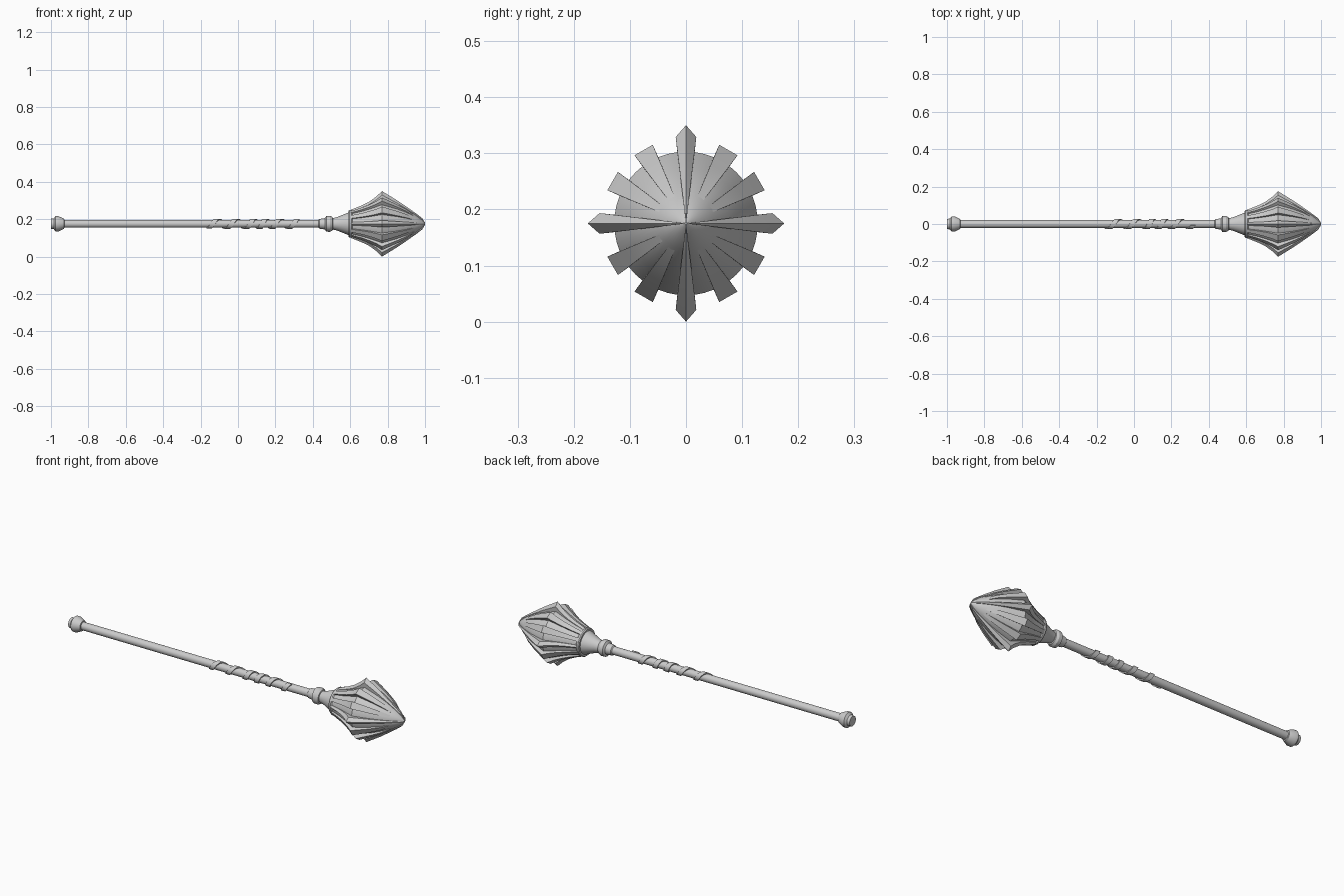
import bpy, bmesh, math
from mathutils import Vector

if "Cube" in bpy.data.objects:
    bpy.data.objects.remove(bpy.data.objects["Cube"])

ZC = 0.175  # height of the mace axis, which runs along x


def axis_point(x, r, a):
    return Vector((x, -r * math.cos(a), ZC + r * math.sin(a)))


def finish(name, bm, angle=30):
    bmesh.ops.remove_doubles(bm, verts=bm.verts, dist=1e-5)
    bmesh.ops.recalc_face_normals(bm, faces=bm.faces)
    me = bpy.data.meshes.new(name)
    bm.to_mesh(me)
    bm.free()
    ob = bpy.data.objects.new(name, me)
    bpy.context.collection.objects.link(ob)
    bpy.ops.object.select_all(action='DESELECT')
    ob.select_set(True)
    bpy.context.view_layer.objects.active = ob
    bpy.ops.object.shade_smooth_by_angle(angle=math.radians(angle))
    return ob


def loft(bm, rings):
    """Skin closed rings of points and cap both ends."""
    vs = [[bm.verts.new(p) for p in ring] for ring in rings]
    n = len(vs[0])
    for a, b in zip(vs, vs[1:]):
        for i in range(n):
            bm.faces.new((a[i], a[(i + 1) % n], b[(i + 1) % n], b[i]))
    bm.faces.new(vs[0])
    bm.faces.new(vs[-1])


def lathe(name, profile, seg=32):
    bm = bmesh.new()
    loft(bm, [[axis_point(x, r, 2 * math.pi * i / seg) for i in range(seg)]
              for x, r in profile])
    return finish(name, bm)


# Shaft, pommel, collar, socket
lathe("shaft", [(-0.95, 0.021), (0.46, 0.021)])
lathe("pommel", [(-1, 0.027), (-0.985, 0.029), (-0.975, 0.041), (-0.96, 0.041),
                 (-0.93, 0.027), (-0.928, 0.02)])
lathe("collar", [(0.43, 0.02), (0.435, 0.026), (0.465, 0.03), (0.472, 0.042),
                 (0.492, 0.043), (0.505, 0.036), (0.508, 0.028)])
lathe("socket", [(0.5, 0.029), (0.53, 0.036), (0.595, 0.062)])
lathe("socket_ring", [(0.592, 0.05), (0.592, 0.07), (0.597, 0.074),
                      (0.606, 0.074), (0.611, 0.07), (0.611, 0.05)])

# Head core
lathe("head_core", [(0.6, 0.066), (0.66, 0.083), (0.70, 0.098), (0.74, 0.115),
                    (0.77, 0.128), (0.85, 0.1), (0.9, 0.077), (0.95, 0.047),
                    (0.985, 0.02), (1, 0.002)], 48)


# Flanges: wedge sections that widen with radius; the four main ones have a ridge
def flange(name, stations, a, ridged):
    bm = bmesh.new()
    u = Vector((0, -math.cos(a), math.sin(a)))
    t = Vector((0, math.sin(a), math.cos(a)))
    rings = []
    for x, r in stations:
        base = Vector((x, 0, ZC))
        w = 0.125 * r if not ridged else 0.105 * r
        shoulder = r * 0.88 if ridged else r
        pts = [(r * 0.3, -w * 0.4), (shoulder, -w)]
        if ridged:
            pts.append((r, 0))
        pts += [(shoulder, w), (r * 0.3, w * 0.4)]
        rings.append([base + u * p + t * q for p, q in pts])
    loft(bm, rings)
    finish(name, bm, 20)


MAIN = [(0.605, 0.076), (0.66, 0.098), (0.70, 0.117), (0.74, 0.146), (0.77, 0.175),
        (0.85, 0.126), (0.9, 0.092), (0.95, 0.057), (0.985, 0.03), (1, 0.006)]
SIDE = [(0.605, 0.074), (0.66, 0.093), (0.70, 0.110), (0.74, 0.131), (0.77, 0.151),
        (0.85, 0.112), (0.9, 0.084), (0.945, 0.049)]
for k in range(12):
    main = k % 3 == 0
    flange(f"{'main' if main else 'side'}_flange_{k}", MAIN if main else SIDE,
           k * math.pi / 6, main)

# Grip wrap: helical strap with tighter turns in the middle
TURNS = [-0.235, -0.135, -0.035, 0.067, 0.13, 0.2, 0.297, 0.39]


def wrap_x(t):
    i = min(int(t), len(TURNS) - 2)
    return TURNS[i] + (TURNS[i + 1] - TURNS[i]) * (t - i)


bm = bmesh.new()
rings = []
steps = 144
for s in range(steps + 1):
    t = 0.8 + 5.4 * s / steps
    x, a = wrap_x(t), 2 * math.pi * t
    rings.append([axis_point(x + dx, r, a) for dx, r in
                  ((-0.014, 0.018), (-0.014, 0.027), (0.014, 0.027), (0.014, 0.018))])
loft(bm, rings)
finish("grip_wrap", bm)
